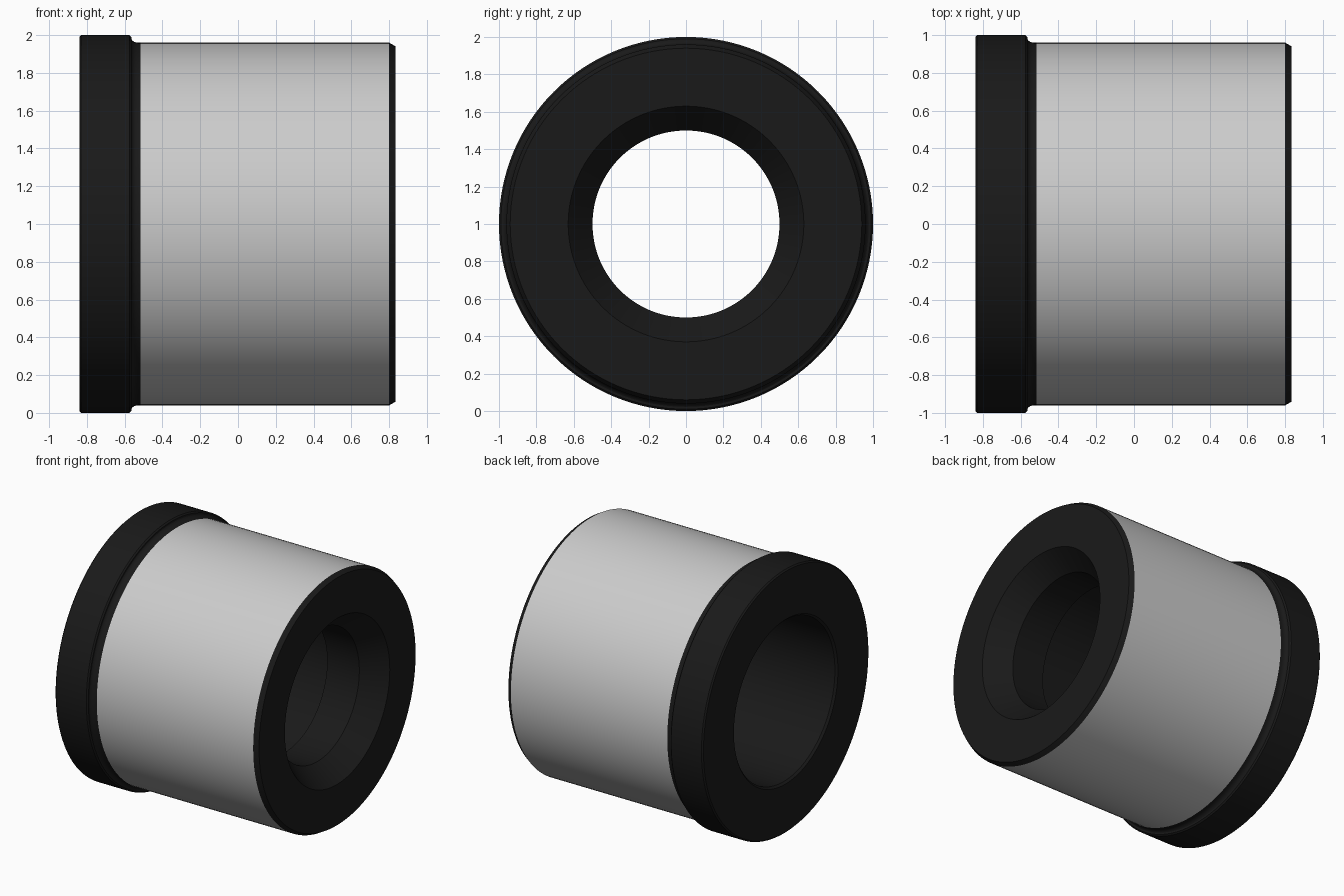
import bpy, bmesh, math

if "Cube" in bpy.data.objects:
    bpy.data.objects.remove(bpy.data.objects["Cube"])

SEG = 128

def material(name, c):
    m = bpy.data.materials.new(name)
    m.diffuse_color = (c, c, c, 1)
    m.use_nodes = True
    m.node_tree.nodes["Principled BSDF"].inputs["Base Color"].default_value = m.diffuse_color
    return m

def revolve(name, profile, mat=None, closed=False):
    """Spin (x, radius) points about the x axis at z = 1."""
    bm = bmesh.new()
    rings = [[bm.verts.new((x, r * math.cos(2 * math.pi * i / SEG),
                            1 + r * math.sin(2 * math.pi * i / SEG)))
              for i in range(SEG)] for x, r in profile]
    pairs = list(zip(rings, rings[1:]))
    for a, b in pairs:
        for i in range(SEG):
            j = (i + 1) % SEG
            bm.faces.new((a[i], b[i], b[j], a[j]))
    me = bpy.data.meshes.new(name)
    bm.to_mesh(me)
    bm.free()
    ob = bpy.data.objects.new(name, me)
    bpy.context.collection.objects.link(ob)
    if mat:
        me.materials.append(mat)
    bpy.ops.object.select_all(action='DESELECT')
    ob.select_set(True)
    bpy.context.view_layer.objects.active = ob
    bpy.ops.object.shade_smooth_by_angle(angle=math.radians(20))
    return ob

black = material("black_finish", 0.01)

# Ground outer sleeve
revolve("sleeve", [(0.80, 0.96), (-0.515, 0.96)])

# Flange with rounded relief neck, bore and countersunk end face
fillet = [(-0.53 - 0.035 * math.cos(a), 0.985 - 0.025 * math.sin(a))
          for a in (math.pi / 2 * k / 5 for k in range(6))]
bore = [(0.80, 0.96), (0.835, 0.94), (0.835, 0.63), (0.67, 0.5),
        (0.40, 0.5), (0.40, 0.61), (-0.825, 0.61), (-0.84, 0.625)]
head = [(-0.84, 0.99), (-0.83, 1.0), (-0.575, 1.0), (-0.565, 0.99)]
neck = fillet + [(-0.515, 0.96)]
revolve("flange_and_bore", list(reversed(neck)) + list(reversed(head))
        + list(reversed(bore)), black)
